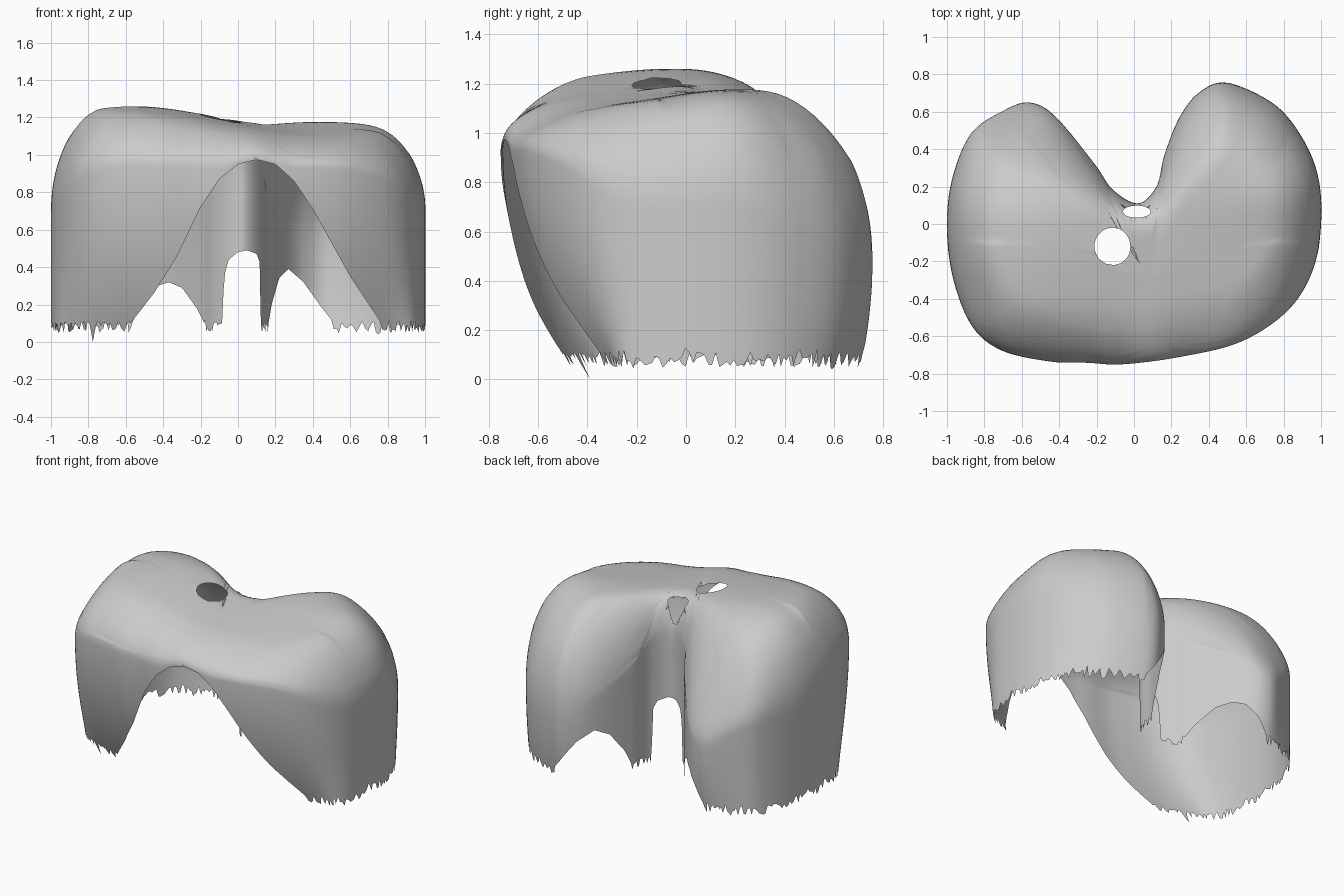
import bpy, bmesh, math, random
from mathutils import kdtree

if "Cube" in bpy.data.objects:
    bpy.data.objects.remove(bpy.data.objects["Cube"])

random.seed(4)
SUB, RINGS, WALL = 17, 36, 18
CX, CY = 0.08, -0.30

# Edge character: fillet radius, height where wall begins, inward lean at the foot
KIND = {'F': (0.32, 0.93, 0.27), 'f': (0.31, 0.85, 0.20), 'S': (0.28, 0.70, 0.0),
        'B': (0.48, 0.50, -0.06), 'b': (0.40, 0.58, -0.03),
        'N': (0.14, 0.88, 0.0), 'n': (0.26, 0.68, 0.0)}

# Kidney-shaped plan outline, counter-clockwise from the front
PLAN = [(-.06, -.75, 'F'), (.25, -.71, 'F'), (.57, -.63, 'F'), (.82, -.465, 'f'), (.955, -.25, 'S'),
        (1, 0, 'S'), (.985, .25, 'S'), (.9, .46, 'b'), (.75, .64, 'B'), (.5, .755, 'B'),
        (.35, .705, 'B'), (.243, .57, 'b'), (.163, .37, 'n'), (.12, .2, 'N'), (.02, .11, 'N'),
        (-.115, .185, 'N'), (-.21, .32, 'n'), (-.42, .575, 'b'), (-.56, .65, 'B'), (-.7, .605, 'b'),
        (-.87, .485, 'S'), (-.97, .25, 'S'), (-1, 0, 'S'), (-.97, -.28, 'S'), (-.87, -.54, 'f'),
        (-.71, -.675, 'F'), (-.45, -.735, 'F'), (-.25, -.742, 'F')]
RIGHT_TIP, LEFT_TIP = 9, 18

# Lower edge heights seen from the front: front arch and the three notch arches
FRONT_ARCH = [(-.59, .08), (-.45, .26), (-.33, .45), (-.2, .72), (-.1, .87), (0, .95), (.1, .975),
              (.2, .95), (.3, .86), (.4, .71), (.5, .53), (.6, .35), (.7, .2), (.78, .08)]
NOTCH_ARCH = [(-.58, .08), (-.5, .22), (-.43, .30), (-.37, .32), (-.3, .29), (-.22, .18),
              (-.17, .08), (-.083, .08), (-.075, .35), (-.05, .44), (0, .48), (.05, .49), (.1, .47),
              (.118, .42), (.121, .08), (.16, .08), (.18, .2), (.22, .34), (.27, .39),
              (.35, .32), (.45, .18), (.53, .08)]


def lookup(table, x):
    for (x0, z0), (x1, z1) in zip(table, table[1:]):
        if x0 <= x <= x1:
            return z0 + (z1 - z0) * (x - x0) / (x1 - x0)
    return 0.08


def smooth(a, b, x):
    t = min(1, max(0, (x - a) / (b - a)))
    return t * t * (3 - 2 * t)


# Crown height: a high left dome blended into a lower right dome
def crown(x, y):
    left = 1.264 - (.22 if y < 0 else 1.0) * y * y - .25 * min(0, x + .5) ** 2
    right = 1.178 - .3 * max(0, x - .5) ** 2 - .15 * max(0, .12 - y)
    mid = 1.17 - .07 * max(0, .1 - y)
    right = mid + (right - mid) * smooth(.05, .45, x)
    return left + (right - left) * smooth(-.55, .25, x)


def spline(points, sub):
    out, n = [], len(points)
    for i in range(n):
        quad = [points[(i + k) % n] for k in (-1, 0, 1, 2)]
        for s in range(sub):
            t = s / sub
            out.append([.5 * (2 * b + (c - a) * t + (2 * a - 5 * b + 4 * c - d) * t * t
                              + (3 * b - a - 3 * c + d) * t ** 3) for a, b, c, d in zip(*quad)])
    return out


cols = spline([(x, y) + KIND[k] for x, y, k in PLAN], SUB)
N = len(cols)
# Blend edge character gradually around the outline
for _ in range(80):
    soft = [[(cols[i - 1][k] + 2 * cols[i][k] + cols[(i + 1) % N][k]) / 4 for k in (2, 3, 4)]
            for i in range(N)]
    for c, s in zip(cols, soft):
        c[2:] = s
# Shoulder must stay above the front arch
for c in cols:
    if c[1] < -.5:
        c[3] = max(c[3], lookup(FRONT_ARCH, c[0]) + .012)
tree = kdtree.KDTree(N)
for i, c in enumerate(cols):
    tree.insert((c[0], c[1], 0), i)
tree.balance()

bm = bmesh.new()
rows, relax = [], []

# Domed top: height falls off in a rounded fillet near the outline
for j in range(1, RINGS + 1):
    s = math.sin(j / RINGS * math.pi / 2)
    row = []
    for c in cols:
        x, y = CX + s * (c[0] - CX), CY + s * (c[1] - CY)
        if j == RINGS:
            z = c[3]
        else:
            # average over the closest outline points to keep the fillet even
            near = tree.find_n((x, y, 0), 9)
            d = near[0][2]
            r = sum(cols[q[1]][2] for q in near) / 9
            z0 = sum(cols[q[1]][3] for q in near) / 9
            k = 1 - min(1, d / r)
            z = z0 + (crown(x, y) - z0) * math.sqrt(1 - k * k)
        v = bm.verts.new((x, y, z))
        row.append(v)
        if s < (.92 if y > -.1 else .6):
            relax.append(v)
    rows.append(row)
hub = bm.verts.new((CX, CY, crown(CX, CY)))

# Lower edge with ragged spikes where the wall reaches the ground
feet = []
for i, c in enumerate(cols):
    x, y = c[:2]
    if RIGHT_TIP * SUB <= i <= LEFT_TIP * SUB:
        e = lookup(NOTCH_ARCH, x)
    elif y < -.15:
        e = lookup(FRONT_ARCH, x)
    else:
        e = .08
    if e < .1:
        e += random.uniform(-.03, .03) if random.random() < .8 else random.uniform(-.04, .05)
    feet.append(min(e, c[3] - .004))
feet[min(range(N), key=lambda i: abs(cols[i][0] + .78) + max(0, cols[i][1]))] = 0

# Side walls leaning inwards toward the foot
for j in range(1, WALL + 1):
    row = []
    for c, e in zip(cols, feet):
        z = c[3] + (e - c[3]) * j / WALL
        row.append(bm.verts.new((c[0], c[1] + c[4] * ((c[3] - z) / c[3]) ** 2, z)))
    rows.append(row)

for i in range(N):
    k = (i + 1) % N
    bm.faces.new((hub, rows[0][i], rows[0][k]))
    for a, b in zip(rows, rows[1:]):
        bm.faces.new((a[i], b[i], b[k], a[k]))
for _ in range(20):
    bmesh.ops.smooth_vert(bm, verts=relax, factor=.5, use_axis_z=True)
# Soften the shoulder of the notch where wall and dome meet
notch = [v for row in rows[14:RINGS + 4] for v in row[9 * SUB:19 * SUB]]
for _ in range(6):
    bmesh.ops.smooth_vert(bm, verts=notch, factor=.5,
                          use_axis_x=True, use_axis_y=True, use_axis_z=True)

# Round hole in the crown and small oval hole beside the notch
for hx, hy, rx, ry in ((-.115, -.12, .096, .1), (.015, .066, .075, .032)):
    def reach(p):
        return math.hypot((p.x - hx) / rx, (p.y - hy) / ry)
    gone = [f for f in bm.faces if f.calc_center_median().z > 1.0
            and min(reach(v.co) for v in f.verts) < 1]
    rim = {v for f in gone for v in f.verts}
    bmesh.ops.delete(bm, geom=gone, context='FACES')
    for v in rim:
        if v.is_valid:
            q = reach(v.co)
            v.co.x, v.co.y = hx + (v.co.x - hx) / q, hy + (v.co.y - hy) / q

for f in bm.faces:
    f.smooth = True
mesh = bpy.data.meshes.new("kidney_shell")
bm.to_mesh(mesh)
bm.free()
shell = bpy.data.objects.new("kidney_shell", mesh)
bpy.context.collection.objects.link(shell)
